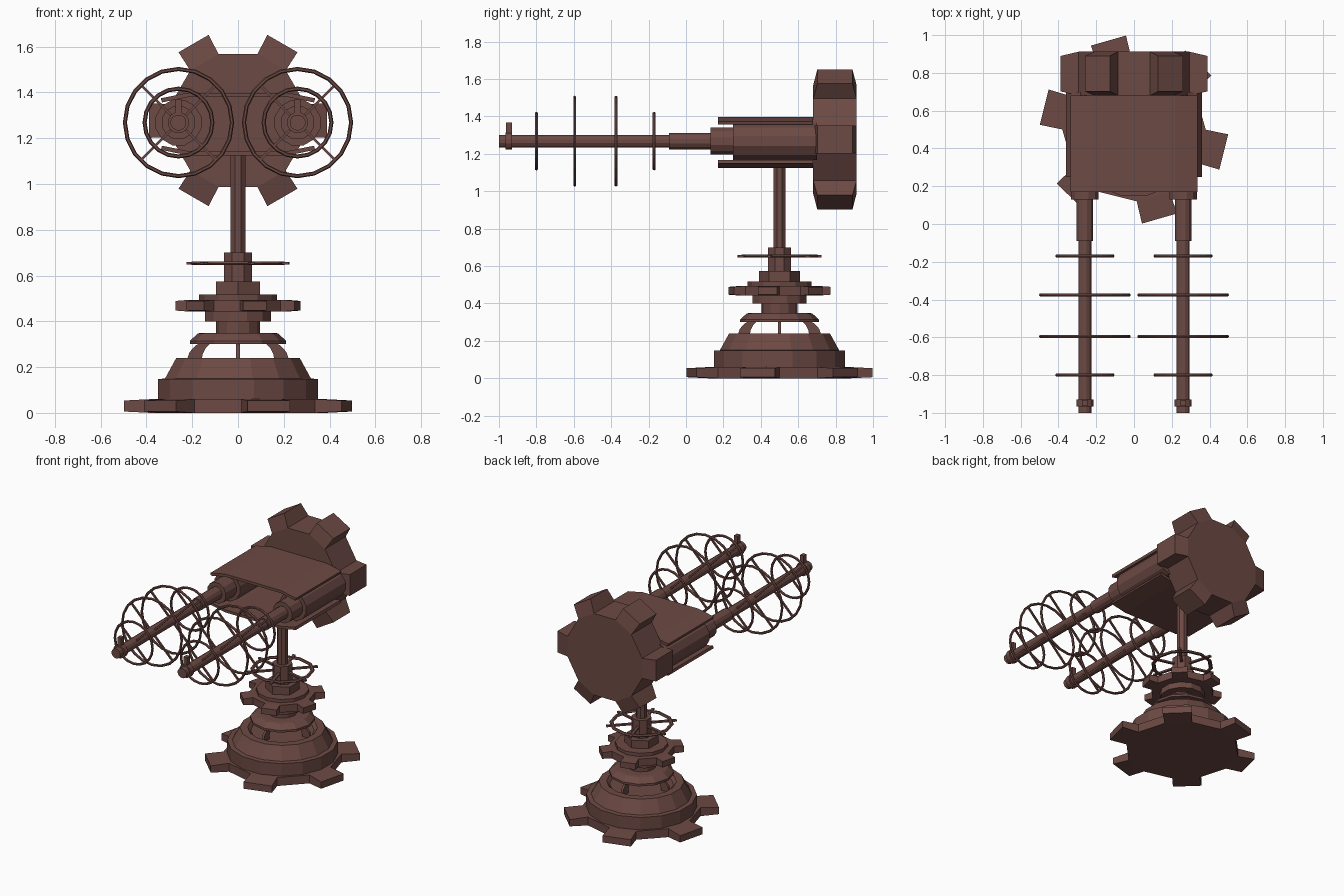
import bpy, bmesh
from math import sin, cos, pi, radians
from mathutils import Matrix, Vector

if "Cube" in bpy.data.objects:
    bpy.data.objects.remove(bpy.data.objects["Cube"])

mat = bpy.data.materials.new("brown_metal")
mat.diffuse_color = (0.15, 0.067, 0.057, 1)
mat.use_nodes = True
mat.node_tree.nodes["Principled BSDF"].inputs["Base Color"].default_value = mat.diffuse_color
FORWARD = Matrix.Rotation(pi / 2, 4, 'X')      # local z becomes -y
CY = 0.5                                       # pedestal axis in y
AXIS_Z = 1.268                                 # barrel height


def finish(name, bm, m=Matrix()):
    bmesh.ops.recalc_face_normals(bm, faces=bm.faces)
    me = bpy.data.meshes.new(name)
    bm.to_mesh(me)
    bm.free()
    me.transform(m)
    me.materials.append(mat)
    ob = bpy.data.objects.new(name, me)
    bpy.context.collection.objects.link(ob)
    return ob


def lathe(name, profile, sides, m, rot=0.0):
    """Closed faceted solid from (radius, height) points."""
    bm = bmesh.new()
    rings = []
    for r, z in profile:
        rings.append([bm.verts.new((r * cos(rot + 2 * pi * i / sides),
                                    r * sin(rot + 2 * pi * i / sides), z)) for i in range(sides)])
    for a, b in zip(rings, rings[1:]):
        for i in range(sides):
            j = (i + 1) % sides
            bm.faces.new((a[i], a[j], b[j], b[i]))
    bm.faces.new(rings[0])
    bm.faces.new(rings[-1])
    return finish(name, bm, m)


def gear(name, n, r_body, r_tip, half, h, taper, m, rot=0.0):
    """Flat gear whose teeth get thinner toward the tip."""
    bm = bmesh.new()
    a = math_asin(half / r_body)
    low, high = [], []
    for k in range(n):
        for s in (-1, 1):
            t = rot + 2 * pi * k / n + s * a
            low.append(bm.verts.new((r_body * cos(t), r_body * sin(t), 0)))
            high.append(bm.verts.new((r_body * cos(t), r_body * sin(t), h)))
    bm.faces.new(low)
    bm.faces.new(high)
    for k in range(n):
        i, j, q = 2 * k, 2 * k + 1, (2 * k + 2) % (2 * n)
        bm.faces.new((low[j], low[q], high[q], high[j]))
        t = rot + 2 * pi * k / n
        tip = []
        for s, z in ((-1, taper), (1, taper), (1, h - taper), (-1, h - taper)):
            w = s * half * 1.06
            tip.append(bm.verts.new((r_tip * cos(t) - w * sin(t), r_tip * sin(t) + w * cos(t), z)))
        root = [low[i], low[j], high[j], high[i]]
        bm.faces.new(tip)
        for e in range(4):
            f = (e + 1) % 4
            bm.faces.new((root[e], root[f], tip[f], tip[e]))
    return finish(name, bm, m)


def math_asin(v):
    from math import asin
    return asin(v)


def extrude(name, pts, depth, m):
    """Polygon in local xz, extruded symmetrically along local y."""
    bm = bmesh.new()
    a = [bm.verts.new((x, -depth / 2, z)) for x, z in pts]
    b = [bm.verts.new((x, depth / 2, z)) for x, z in pts]
    bm.faces.new(a)
    bm.faces.new(b)
    for i in range(len(pts)):
        j = (i + 1) % len(pts)
        bm.faces.new((a[i], a[j], b[j], b[i]))
    return finish(name, bm, m)


def hoop(name, r, thick, width, sides, spokes, r_in, r_out, rot, m):
    """Ring with six-sided section plus radial spokes."""
    bm = bmesh.new()
    rings = []
    for i in range(sides):
        t = 2 * pi * i / sides
        rings.append([bm.verts.new(((r + thick * cos(u)) * cos(t), (r + thick * cos(u)) * sin(t),
                                    width * sin(u))) for u in (k * pi / 3 for k in range(6))])
    for i in range(sides):
        a, b = rings[i], rings[(i + 1) % sides]
        for k in range(6):
            l = (k + 1) % 6
            bm.faces.new((a[k], b[k], b[l], a[l]))
    for k in range(spokes):
        spin = Matrix.Rotation(rot + 2 * pi * k / spokes, 4, 'Z')
        bmesh.ops.create_cube(bm, size=1, matrix=spin @ Matrix.Translation(((r_in + r_out) / 2, 0, 0))
                              @ Matrix.Diagonal((r_out - r_in, thick * 1.3, width * 1.3, 1)))
    return finish(name, bm, m)


def at(z):
    return Matrix.Translation((0, CY, z))


# Pedestal: toothed foot, stepped base, curved ribs
gear("foot_gear", 6, 0.38, 0.49, 0.091, 0.06, 0.006, at(0), radians(-14))
lathe("base_drum", [(0.357, 0.06), (0.357, 0.148), (0.325, 0.15), (0.275, 0.24),
                    (0.225, 0.24), (0.205, 0.22)], 16, at(0), pi / 16)
rib = [(0.225, 0.225), (0.212, 0.265), (0.185, 0.295), (0.15, 0.31),
       (0.115, 0.31), (0.14, 0.285), (0.155, 0.255), (0.16, 0.22)]
for k in range(4):
    extrude(f"base_rib_{k + 1}", rib, 0.016, at(0) @ Matrix.Rotation(k * pi / 2, 4, 'Z'))

# Neck: stacked collars, middle gear, spoked wheel, column
lathe("collar_flange", [(0.21, 0.30), (0.21, 0.315), (0.175, 0.347), (0.155, 0.35)], 12, at(0))
lathe("collar_lower", [(0.095, 0.345), (0.095, 0.405)], 12, at(0))
lathe("collar_upper", [(0.15, 0.40), (0.15, 0.445)], 12, at(0), pi / 12)
gear("neck_gear", 6, 0.21, 0.268, 0.05, 0.052, 0.005, at(0.442), radians(-14))
lathe("neck_gear_cap", [(0.17, 0.49), (0.17, 0.517)], 12, at(0))
lathe("neck_hex", [(0.11, 0.51), (0.11, 0.573)], 6, at(0), pi / 2)
lathe("neck_post", [(0.066, 0.57), (0.066, 0.70)], 8, at(0), pi / 8)
hoop("neck_wheel", 0.195, 0.014, 0.009, 12, 6, 0.04, 0.23, radians(-14), at(0.653))
lathe("column", [(0.036, 0.69), (0.036, 1.14)], 8, at(0), pi / 8)

# Rear drive gear of the head
gear("rear_gear", 6, 0.302, 0.388, 0.0715, 0.232, 0.022,
     Matrix.Translation((0, 0.912, 1.277)) @ FORWARD)

# Curved cover plates above and below the barrels
plate = [(-0.337, 1.374), (-0.22, 1.398), (0.22, 1.398), (0.337, 1.374),
         (0.332, 1.356), (0.22, 1.379), (-0.22, 1.379), (-0.332, 1.356)]
extrude("top_plate", plate, 0.51, Matrix.Translation((0, 0.425, 0)))
extrude("bottom_plate", [(x, 2.523 - z) for x, z in plate], 0.51, Matrix.Translation((0, 0.425, 0)))

# Twin barrels with hoops and front sights
for side, x in (("left", -0.26), ("right", 0.26)):
    def place(y, x=x):
        return Matrix.Translation((x, y, AXIS_Z)) @ FORWARD
    lathe(f"{side}_housing", [(0.103, -0.70), (0.103, -0.25), (0.075, -0.25), (0.075, -0.13),
                              (0.045, -0.13), (0.045, 0.09), (0.035, 0.09), (0.035, 1.0)],
          12, place(0), pi / 12)
    for k, (y, r) in enumerate(((-0.80, 0.148), (-0.595, 0.234), (-0.375, 0.234), (-0.17, 0.148))):
        hoop(f"{side}_hoop_{k + 1}", r, 0.009, 0.009, 20, 4, 0.025, r, pi / 4, place(y))
    lathe(f"{side}_muzzle_band", [(0.047, 0.93), (0.047, 0.965)], 12, place(0), pi / 12)
    extrude(f"{side}_front_sight", [(-0.014, 0.03), (0.014, 0.03), (0.014, 0.10), (-0.014, 0.10)],
            0.033, Matrix.Translation((x, -0.947, AXIS_Z)))
